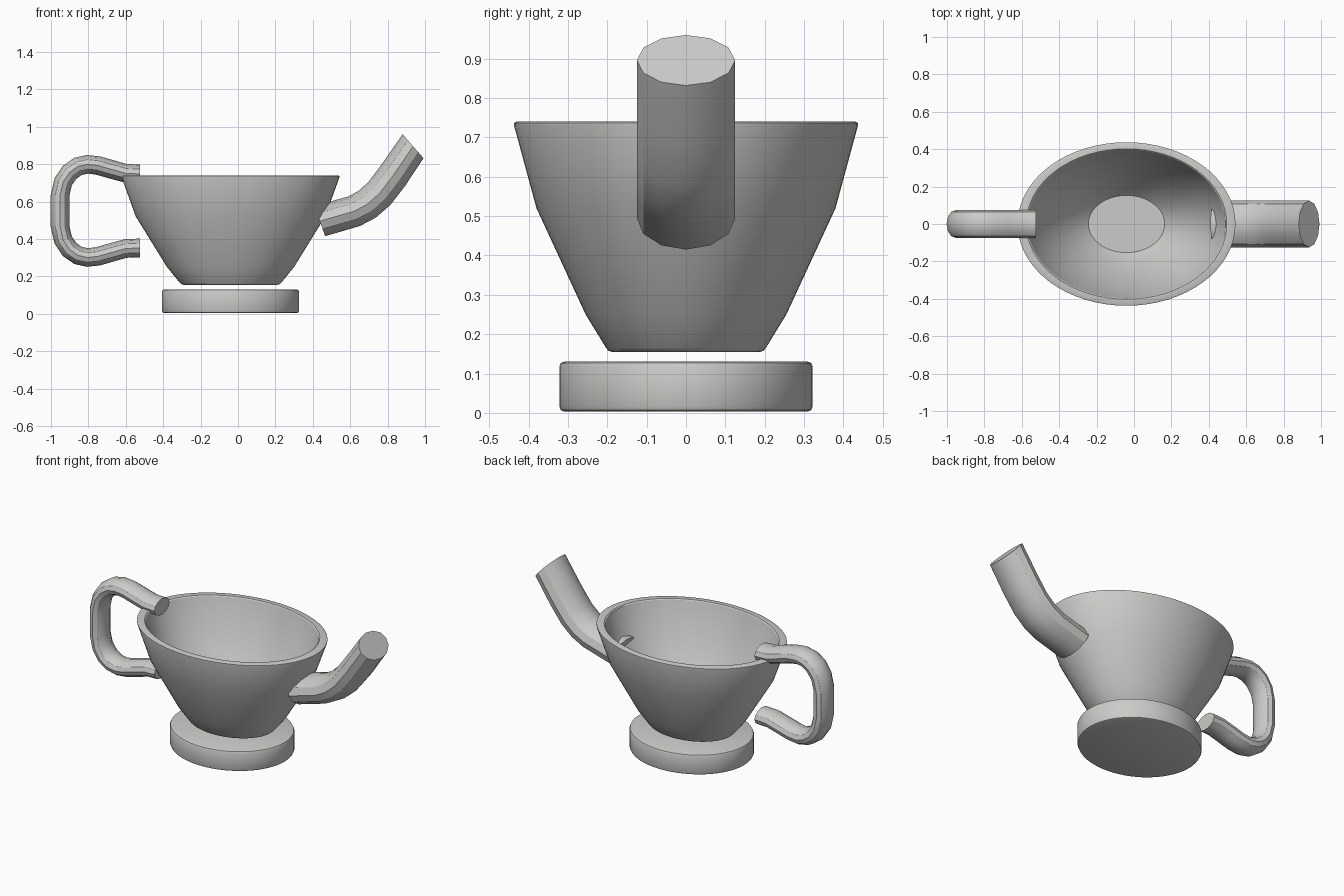
import bpy
import bmesh
from math import cos, sin, pi, radians
from mathutils import Vector

if "Cube" in bpy.data.objects:
    bpy.data.objects.remove(bpy.data.objects["Cube"], do_unlink=True)

clay = bpy.data.materials.new("plain grey")
clay.use_nodes = True
clay.diffuse_color = (0.6, 0.6, 0.58, 1)
clay.node_tree.nodes["Principled BSDF"].inputs["Base Color"].default_value = (0.6, 0.6, 0.58, 1)


def finish(bm, name):
    bmesh.ops.remove_doubles(bm, verts=bm.verts, dist=0.0001)
    bmesh.ops.recalc_face_normals(bm, faces=bm.faces)
    mesh = bpy.data.meshes.new(name)
    bm.to_mesh(mesh)
    bm.free()
    mesh.materials.append(clay)
    obj = bpy.data.objects.new(name, mesh)
    bpy.context.collection.objects.link(obj)
    bpy.ops.object.select_all(action="DESELECT")
    obj.select_set(True)
    bpy.context.view_layer.objects.active = obj
    bpy.ops.object.shade_smooth_by_angle(angle=radians(30))
    return obj


def lathe(name, profile, stretch, centre_x):
    """Turn a (radius, z) profile, then stretch it along x into an oval."""
    bm = bmesh.new()
    verts = [bm.verts.new((r, 0, z)) for r, z in profile]
    edges = [bm.edges.new(pair) for pair in zip(verts, verts[1:])]
    bmesh.ops.spin(bm, geom=verts + edges, cent=(0, 0, 0), axis=(0, 0, 1),
                   angle=2 * pi, steps=64)
    for v in bm.verts:
        v.co.x = v.co.x * stretch + centre_x
    return finish(bm, name)


def tube(name, stations, half_y, half_n, sides=12):
    """Loft capped oval rings along (x, z, heading in degrees) stations."""
    bm = bmesh.new()
    rings = []
    for x, z, heading in stations:
        a = radians(heading)
        normal = Vector((-sin(a), 0, cos(a)))
        ring = []
        for i in range(sides):
            t = 2 * pi * i / sides
            offset = normal * half_n * cos(t) + Vector((0, half_y * sin(t), 0))
            ring.append(bm.verts.new(Vector((x, 0, z)) + offset))
        rings.append(ring)
    for a, b in zip(rings, rings[1:]):
        for i in range(sides):
            j = (i + 1) % sides
            bm.faces.new((a[i], a[j], b[j], b[i]))
    bm.faces.new(rings[0])
    bm.faces.new(rings[-1])
    return finish(bm, name)


# Oval bowl with a thick wall and flat inner floor
bowl = [(0, 0.155), (0.188, 0.155), (0.197, 0.158), (0.203, 0.165),
        (0.255, 0.25), (0.38, 0.52), (0.437, 0.73), (0.437, 0.737),
        (0.431, 0.74), (0.402, 0.74), (0.397, 0.735),
        (0.347, 0.53), (0.21, 0.27), (0.153, 0.205), (0, 0.205)]
lathe("bowl", bowl, 1.333, -0.04)

# Separate foot disc with rounded rims
foot = [(0, 0.003), (0.308, 0.003), (0.318, 0.007), (0.322, 0.017),
        (0.322, 0.117), (0.318, 0.127), (0.308, 0.131), (0, 0.131)]
lathe("foot_disc", foot, 1.14, -0.04)

# Handle: upper half of the loop, mirrored about its mid height
upper = [(-0.525, 0.198, 180), (-0.60, 0.201, 174), (-0.69, 0.226, 164),
         (-0.75, 0.243, 166), (-0.805, 0.249, 184), (-0.855, 0.238, 204),
         (-0.90, 0.207, 226), (-0.935, 0.155, 248), (-0.952, 0.08, 268)]
mid = 0.55
lower = [(x, mid - dz, 540 - h) for x, dz, h in reversed(upper)]
tube("handle", [(x, mid + dz, h) for x, dz, h in upper] + lower, 0.075, 0.05)

# Spout: starts inside the bowl wall and sweeps upward
spout = [(0.437, 0.495, 20), (0.53, 0.522, 16), (0.62, 0.548, 22),
         (0.69, 0.585, 33), (0.755, 0.642, 44), (0.83, 0.74, 49),
         (0.936, 0.896, 41)]
tube("spout", spout, 0.125, 0.085)
